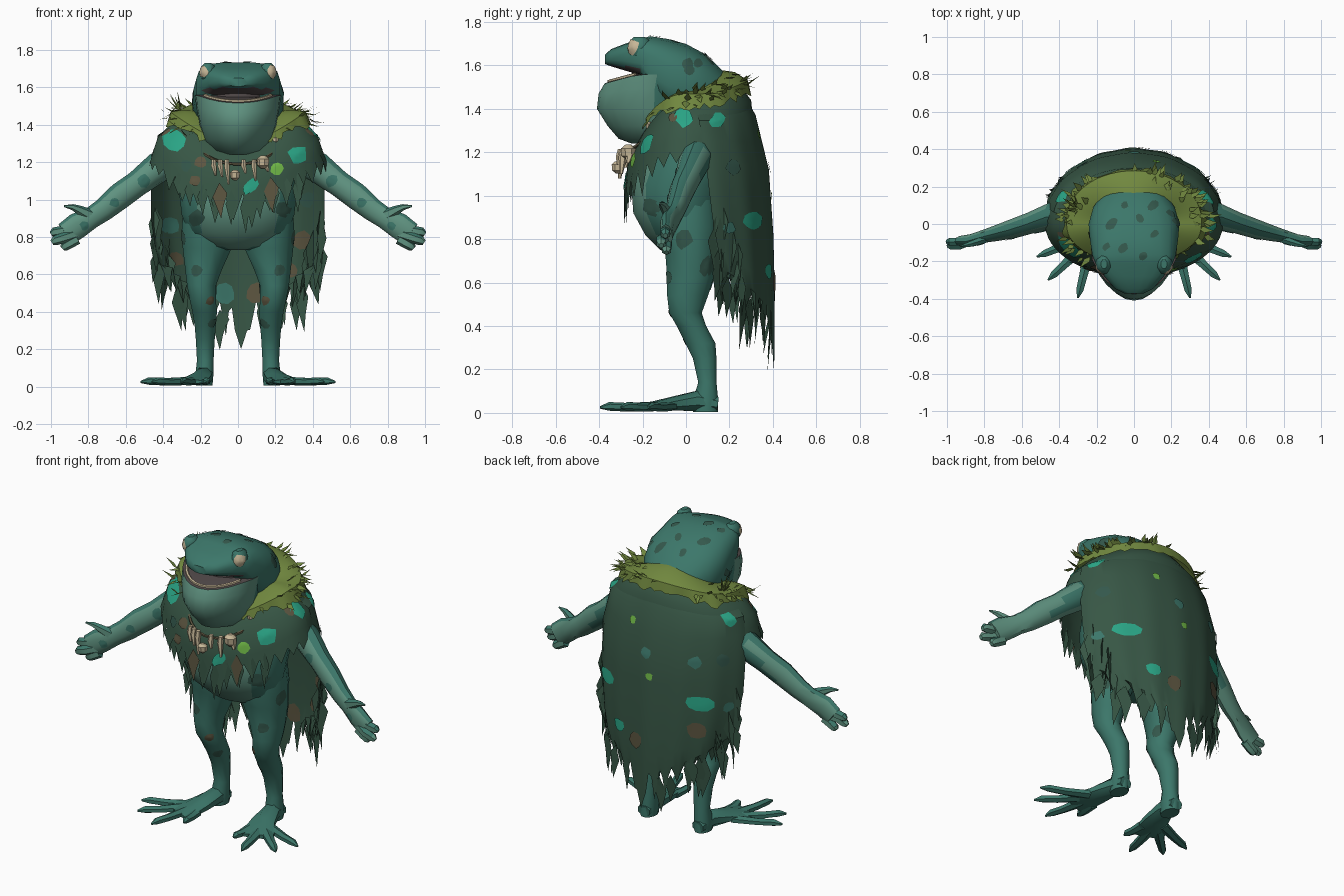
import bpy, bmesh, math, random
from mathutils import Vector
from mathutils.bvhtree import BVHTree

if "Cube" in bpy.data.objects:
    bpy.data.objects.remove(bpy.data.objects["Cube"])

random.seed(7)
R = random.uniform


def colour(name, hexa):
    m = bpy.data.materials.new(name)
    c = [int(hexa[i:i + 2], 16) / 255 for i in (0, 2, 4)]
    m.diffuse_color = [((v + .055) / 1.055) ** 2.4 for v in c] + [1]
    m.use_nodes = True
    m.node_tree.nodes["Principled BSDF"].inputs["Base Color"].default_value = m.diffuse_color
    return m


NAMES = ["skin", "pale", "dark", "cloak", "moss", "bone", "teal", "lime", "brown", "mouth"]
MATS = [colour(n, h) for n, h in zip(NAMES, (
    "3c776a", "5f9280", "34584c", "375645", "71883f", "c8b898", "2aa586", "72bb48", "5c5540", "504848"))]
SKIN, PALE, DARK, CLOAK, MOSS, BONE, TEAL, LIME, BROWN, MOUTH = range(10)


def make(name, verts, faces, mat, rule=None):
    """Mesh object; rule(centre, normal) may give another colour per face."""
    me = bpy.data.meshes.new(name)
    me.from_pydata([tuple(v) for v in verts], [], faces)
    bm = bmesh.new()
    bm.from_mesh(me)
    bmesh.ops.recalc_face_normals(bm, faces=bm.faces)
    bm.to_mesh(me)
    bm.free()
    used = []
    for p in me.polygons:
        k = rule(p.center, p.normal) if rule else mat
        if k not in used:
            used.append(k)
            me.materials.append(MATS[k])
        p.material_index = used.index(k)
    ob = bpy.data.objects.new(name, me)
    bpy.context.collection.objects.link(ob)
    return ob


def loft(name, rings, mat, rule=None, closed=True):
    n = len(rings[0])
    verts = [v for r in rings for v in r]
    faces = [(i * n + j, i * n + (j + 1) % n, (i + 1) * n + (j + 1) % n, (i + 1) * n + j)
             for i in range(len(rings) - 1) for j in range(n if closed else n - 1)]
    if closed:
        faces += [tuple(range(n)), tuple(range(len(verts) - n, len(verts)))]
    return make(name, verts, faces, mat, rule)


def angles(n):
    return [2 * math.pi * (j + .5) / n for j in range(n)]


def stack(name, rows, n, mat, rule=None, lift=lambda y, z: 0, point=0):
    """Horizontal sections: z, half width, front y, back y, centre x; point narrows the front."""
    rings = []
    for z, rx, f, b, cx in rows:
        ring = [(cx + rx * math.cos(a) * (1 - point * max(0, -math.sin(a))),
                 (f + b) / 2 + (b - f) / 2 * math.sin(a)) for a in angles(n)]
        rings.append([(x, y, z + lift(y, z)) for x, y in ring])
    return loft(name, rings, mat, rule)


def tube(name, pts, n, mat, rule=None):
    """Sections along a path: x, y, z, sideways radius, upright radius."""
    rings = []
    for i, p in enumerate(pts):
        t = Vector(pts[min(i + 1, len(pts) - 1)][:3]) - Vector(pts[max(i - 1, 0)][:3])
        s = t.cross(Vector((0, 0, 1)))
        s = s.normalized() if s.length > 1e-4 else Vector((1, 0, 0))
        u = s.cross(t).normalized()
        rings.append([Vector(p[:3]) + s * p[3] * math.cos(a) + u * p[4] * math.sin(a) for a in angles(n)])
    return loft(name, rings, mat, rule)


def lerp_rows(rows, t):
    i = max(0, min(int(t), len(rows) - 2))
    return [a + (b - a) * (t - i) for a, b in zip(rows[i], rows[i + 1])]


# Torso with a pale belly
body = stack("body", [(1.45, .18, -.08, .16, 0), (1.35, .25, -.12, .22, 0), (1.2, .33, -.2, .25, 0),
                      (1.05, .32, -.255, .22, 0), (.92, .305, -.245, .18, 0), (.82, .27, -.19, .16, 0),
                      (.75, .18, -.12, .13, 0), (.73, .08, -.07, .07, 0)], 20, SKIN,
             lambda c, n: PALE if abs(c.x) < .2 and c.y < -.08 else SKIN)

# Head: sections along y (y, half width, bottom, top, boxiness)
HEAD = [(-.372, .05, 1.605, 1.65, .8), (-.345, .105, 1.595, 1.675, .75), (-.28, .16, 1.575, 1.7, .65),
        (-.21, .208, 1.555, 1.722, .55), (-.165, .225, 1.46, 1.735, .58), (-.08, .238, 1.38, 1.722, .7),
        (0, .245, 1.35, 1.7, .75), (.09, .22, 1.34, 1.652, .8), (.165, .165, 1.36, 1.58, .9), (.25, .08, 1.42, 1.49, 1)]


def sup(v, e):
    return math.copysign(abs(v) ** e, v)


head = loft("head", [[(w * sup(math.cos(a), e), y, (b + t) / 2 + (t - b) / 2 * sup(math.sin(a), e))
                      for a in angles(20)] for y, w, b, t, e in HEAD], SKIN,
            lambda c, n: MOUTH if n.z < -.6 and c.y < -.2 and c.z < 1.6 else SKIN)


# Throat pouch and lower jaw; its rim rises toward the mouth corners
def rim(y, z):
    return max(0, z - 1.42) * .45 * min(1, max(0, (y + .38) / .16))


jaw = stack("jaw", [(1.24, .08, -.25, 0, 0), (1.262, .14, -.31, .04, 0), (1.32, .182, -.36, .05, 0),
                    (1.40, .207, -.41, .05, 0), (1.47, .225, -.402, .05, 0), (1.515, .232, -.375, .05, 0),
                    (1.517, .2, -.345, .04, 0)], 22, PALE,
            lambda c, n: MOUTH if n.z > .8 and c.z > 1.5 else SKIN if c.y > -.15 else PALE, rim, .2)
stack("mouth_inside", [(1.5, .16, -.26, 0, 0), (1.6, .15, -.25, 0, 0)], 12, MOUTH)
gum = [(.205 * math.sin(a) * (1 - .18 * math.cos(a)), -.165 - .19 * math.cos(a))
       for a in [-1.2 + .24 * k for k in range(11)]]
tube("lower_gum", [(x, y, 1.52 + rim(y, 1.515), .009, .008) for x, y in gum], 5, BONE)

# Cape over the shoulders: front, side and back profiles (radius, z)
FRONT = [(.13, 1.32), (.22, 1.25), (.27, 1.14), (.285, .98)]
SIDE = [(.2, 1.46), (.33, 1.44), (.43, 1.33), (.475, 1.2)]
BACK = [(.12, 1.57), (.24, 1.52), (.3, 1.44), (.32, 1.25)]


def cape_at(a, t, up=0):
    s, e = lerp_rows(SIDE, t), lerp_rows(BACK if math.sin(a) > 0 else FRONT, t)
    q = math.sin(a) ** 2
    return Vector(((s[0] + up) * math.cos(a), (e[0] + up) * math.sin(a), s[1] * (1 - q) + e[1] * q + up))


N = 60
rings = [[cape_at(a, t) for a in angles(N)] for t in (0, .5, 1, 1.5, 2, 2.5, 3)]
for j, v in enumerate(rings[-1]):
    front = max(0, -math.sin(angles(N)[j]))
    v.z += .05 * front if j % 2 else -R(.01, .04) - front * R(0, .13)
cape = loft("shoulder_cape", [r + [r[0]] for r in rings], CLOAK, None, False)

# Long ragged cloak down the back: side and back profiles
CS = [(.3, 1.43), (.43, 1.345), (.47, 1.16), (.478, .92), (.462, .76), (.43, .62)]
CB = [(.255, 1.49), (.32, 1.37), (.38, 1.12), (.4, .82), (.406, .55), (.403, .36)]


def cloak_at(f, t):
    edge = math.radians(2 + 4 * t)
    a = edge + (math.pi - 2 * edge) * f
    s, e, q = lerp_rows(CS, t), lerp_rows(CB, t), math.sin(a) ** 2
    fold = 1 + .01 * t / 5 * math.sin(f * 40)
    return Vector((s[0] * fold * math.cos(a), .03 + (e[0] * fold - .03) * math.sin(a), s[1] * (1 - q) + e[1] * q))


rings = [[cloak_at(j / 56, t / 2) for j in range(57)] for t in range(11)]
for j, v in enumerate(rings[-1]):
    v.z += (-R(.02, .1), R(-.02, .03), R(.05, .09), R(0, .04))[j % 4]
    if abs(j - 27) < 3:
        v.z = .2 + .05 * abs(j - 27)
    v.x *= .9
cloak = loft("back_cloak", rings, CLOAK, None, False)


# Pointed strips: frayed cloth and grass
def blades(name, items, mat):
    verts, faces = [], []
    for p, d, w, side in items:
        k, side = len(verts), side.normalized() * w
        verts += [p, p + d * .3 + side, p + d * .65 + side * .4, p + d, p + d * .4 - side]
        faces.append((k, k + 1, k + 2, k + 3, k + 4))
    return make(name, verts, faces, mat)


fray = []
for k in range(40):
    f = R(0, .14) if k % 3 else R(.14, .5)
    p = cloak_at(f if k % 2 else 1 - f, R(2.8, 4.7) if f < .14 else R(4.3, 4.8))
    fray.append((p, Vector((R(-.03, .03), R(-.03, .01), -R(.16, .28))), R(.025, .045),
                 Vector((1, -p.x * 1.5 if abs(p.x) < .35 else R(-2, 2), 0))))
blades("cloak_fringe", fray, CLOAK)
blades("chest_fringe", [(cape_at(-a, 2.6, .004), Vector((0, -.005, -R(.12, .23))), .03, Vector((1, 0, 0)))
                        for a in [.8 + .17 * k for k in range(10)]], CLOAK)
blades("brown_scraps", [(Vector((x, y, z)), Vector((.01, -.01, -.19)), .04, Vector((1, 0, 0)))
                        for x, y, z in ((.175, -.262, 1.12), (-.1, -.283, 1.09))], BROWN)

# Moss collar, open under the chin, with grass tufts
M = 64
span = [math.radians(-64 + 308 * j / M) for j in range(M + 1)]
rings = [[cape_at(a, t * (1 + .25 * max(0, math.sin(a))) * min(1, .65 + 2.2 * min(j, M - j) / M)
                  + (R(-.2, .15) if t == 1.4 else 0), .012 + .018 * (0 < t < 1.3))
          for j, a in enumerate(span)] for t in (0, .5, 1, 1.4)]
loft("moss_collar", rings, MOSS, None, False)
tufts = []
for k in range(80):
    a = R(span[3], span[-4]) if k < 40 else random.choice((.35, math.pi - .35, 1.0)) + R(-.4, .4)
    p = cape_at(a, R(.5, 1.4), .02)
    out = Vector((math.cos(a), math.sin(a), R(-.6, .9))).normalized()
    tufts.append((p, out * R(.05, .095), R(.01, .02), Vector((-math.sin(a), math.cos(a), R(-.3, .3)))))
blades("moss_tufts", tufts, MOSS)
blades("grass_sprigs", [(Vector((-.3, .08, 1.46)), Vector((-R(0, .09), R(-.05, .1), R(.07, .12))), .008,
                         Vector((1, 1, 0))) for k in range(8)], MOSS)

# Necklace cord, teeth and beads
tube("necklace_cord", [(.22 * math.sin(a), -.1 - .185 * math.cos(a), 1.32 - .13 * math.cos(a), .008, .008)
                       for a in [-1.3 + .2 * k for k in range(14)]], 5, BROWN)
for k, (x, ln) in enumerate(((-.13, .07), (-.095, .08), (-.06, .12), (.03, .06), (.085, .1), (.15, .05))):
    y = -.295 + x * x * 2
    stack(f"tooth_{k}", [(1.215, .012, y - .02, y + .01, x), (1.18, .016, y - .03, y + .01, x),
                         (1.2 - ln, .006, y - .025, y - .01, x + .01)], 6, BONE)
for k, (x, y, z, r) in enumerate(((.135, -.265, 1.2, .035), (-.015, -.315, 1.13, .028), (.2, -.165, 1.32, .02))):
    stack(f"bead_{k}", [(z + r * h, r * w, y - r * w, y + r * w, x)
                        for h, w in ((-1, .3), (-.5, .9), (.5, 1), (1, .4))], 7, BONE)

limbs = []
for s, side in ((1, "left"), (-1, "right")):
    # Brow bump carrying the eye
    limbs.append(stack(side + "_brow", [(1.68 + .055 * math.sin(h), .047 * math.cos(h), -.225 - .045 * math.cos(h),
                                         -.205 + .05 * math.cos(h), s * .16) for h in (-1.2, -.7, 0, .7, 1.2)],
                       8, SKIN))
    # Leg and foot
    limbs.append(stack(side + "_leg", [(z, w, f, b, s * x) for z, w, f, b, x in (
        (.98, .11, -.13, .14, .18), (.86, .14, -.14, .155, .165), (.74, .135, -.1, .145, .165),
        (.62, .1, -.09, .13, .185), (.54, .08, -.09, .105, .195), (.46, .072, -.08, .075, .188),
        (.4, .068, -.045, .095, .178), (.32, .058, -.005, .138, .175), (.25, .052, .03, .142, .175),
        (.14, .046, .055, .142, .175), (.06, .05, .03, .15, .18), (.005, .045, .03, .15, .18))], 12, SKIN))
    tube(side + "_foot", [(s * .18, .145, .04, .04, .035), (s * .185, .05, .055, .052, .05),
                          (s * .21, -.06, .042, .072, .034), (s * .245, -.15, .03, .095, .022),
                          (s * .265, -.2, .026, .095, .012)], 8, SKIN)
    for k, (bx, by, x, y) in enumerate(((.18, -.14, .165, -.28), (.24, -.15, .3, -.395),
                                        (.28, -.13, .46, -.3), (.26, -.07, .52, -.175))):
        tube(f"{side}_toe_{k}", [(s * bx, by, .03, .035, .022), (s * (bx + x) / 2, (by + y) / 2, .026, .026, .02),
                                 (s * (bx + 5 * x) / 6, (by + 5 * y) / 6, .03, .022, .02),
                                 (s * x, y, .025, .005, .006)], 6, SKIN)

    def arm_rule(c, n):
        return SKIN if n.z > .5 or (n.y > .75 and abs(c.x) < .6) else PALE

    # Arm, fingers and thumb
    limbs.append(tube(side + "_arm", [(s * x, y, z, a, b) for x, y, z, a, b in (
        (.3, .06, 1.24, .07, .08), (.43, .045, 1.17, .075, .082), (.54, .01, 1.085, .06, .07),
        (.63, -.02, 1.02, .055, .072), (.72, -.045, .945, .045, .062), (.78, -.06, .905, .038, .058),
        (.86, -.085, .86, .034, .07), (.92, -.09, .815, .028, .066))], 10, PALE, arm_rule))
    for k, (z0, x, y, z) in enumerate(((.85, 1.0, -.095, .815), (.82, .995, -.115, .77), (.79, .94, -.09, .738))):
        tube(f"{side}_finger_{k}", [(s * .86, -.085, z0, .024, .03), (s * (.45 * .86 + .55 * x), y, (z0 + z) / 2,
             .025, .028), (s * (.12 * .86 + .88 * x), y, z + .01, .024, .026), (s * x, y, z, .012, .014)],
             6, PALE, arm_rule)
    tube(side + "_thumb", [(s * .79, -.08, .915, .022, .035), (s * .85, -.1, .945, .02, .024),
                           (s * .885, -.11, .96, .015, .016), (s * .93, -.12, .965, .004, .005)], 6, SKIN, arm_rule)

# Painted patches: thin irregular plates projected on a part
trees, patches = {}, {}


def spot(ob, origin, aim, r, mat, lift=.004, stretch=1.0):
    tree = trees.setdefault(ob.name, BVHTree.FromPolygons([v.co for v in ob.data.vertices],
                                                          [p.vertices[:] for p in ob.data.polygons]))
    d = Vector(aim).normalized()
    u = d.orthogonal().normalized()
    w = d.cross(u)
    o, n, pts = Vector(origin) - d * 1.2, 9, []
    rad = [r * R(.8, 1.15) for _ in range(n)]
    for f in (0, .33, .67, 1):
        for j in range(n if f else 1):
            a = 2 * math.pi * j / n
            hit = tree.ray_cast(o + (u * math.cos(a) * stretch + w * math.sin(a)) * rad[j] * f, d)
            if hit[0] is None or (pts and (hit[0] - pts[0]).length > 3 * r * stretch):
                return
            pts.append(hit[0] - d * lift)
    verts, faces = patches.setdefault((ob.name, mat), ([], []))
    k = len(verts)
    verts += pts
    for j in range(n):
        m = (j + 1) % n
        faces.append((k, k + 1 + j, k + 1 + m))
        faces += [(k + 1 + i + j, k + 1 + i + n + j, k + 1 + i + n + m, k + 1 + i + m) for i in (0, n)]


F, B = (0, 1, 0), (0, -1, 0)
for s in (1, -1):
    spot(limbs[0 if s > 0 else 3], (s * .16, -.22, 1.68), (-s * .75, .75, -.1), .035, BONE, .006)
    for y, z, r, m in ((-.06, 1.36, .02, BROWN), (-.15, 1.33, .022, BROWN)) + (((-.01, 1.36, .045, TEAL),) if s > 0 else ()):
        spot(cape, (0, y, z), (-s, 0, 0), r, m, .007)
    for y, z, r, m in ((.145, 1.345, .036, TEAL), (.31, .88, .045, TEAL), (.375, .52, .03, TEAL),
                       (.22, 1.13, .035, DARK), (.2, .85, .03, SKIN)):
        spot(cloak, (0, y, z), (-s, 0, 0), r, m, .007)
for x, z, r, m in ((.37, 1.0, .04, DARK), (.35, .78, .055, BROWN), (.1, .5, .055, BROWN), (-.07, .5, .055, SKIN),
                   (-.36, .86, .05, SKIN), (.28, .62, .04, BROWN), (-.33, .68, .04, BROWN)):
    spot(cloak, (x, 0, z), F, r, m)
for x, z, r, m in ((-.34, 1.32, .062, TEAL), (.32, 1.24, .05, TEAL), (.21, 1.165, .038, LIME),
                   (.065, 1.07, .033, TEAL), (.025, .985, .02, TEAL), (-.23, 1.1, .03, BROWN),
                   (-.2, 1.2, .035, BROWN), (.27, 1.09, .03, DARK), (-.28, 1.18, .03, DARK)):
    spot(cape, (x, 0, z), F, r, m, .007, 1.5 if z == 1.07 else 1)
for x, z, r, m in ((.18, .65, .042, TEAL), (.05, .6, .045, BROWN), (-.3, .72, .05, BROWN), (.12, 1.28, .024, LIME),
                   (-.03, 1.0, .022, LIME), (0, 1.13, .032, SKIN), (-.28, 1.12, .035, SKIN)):
    spot(cloak, (x, 0, z), B, r, m, .006)
for x, y in ((-.06, -.13), (.05, -.17), (.11, -.05), (-.12, 0), (.03, .03), (-.05, .1), (.1, .1), (-.15, -.12)):
    spot(head, (x, y, 1.6), (0, 0, -1), R(.018, .026), DARK, .005, R(.8, 1.7))
for k in range(8):
    spot(head, (0, R(-.08, .1), R(1.5, 1.64)), (random.choice((1, -1)), 0, 0), R(.018, .026), DARK)
for x, z, r, m in ((.2, .78, .065, BROWN), (.24, .95, .045, DARK), (-.22, .9, .045, DARK)):
    spot(body, (x, 0, z), F, r, m)
for i, s in ((1, 1), (4, -1)):
    for z, a, r, m in ((.8, 20, .04, DARK), (.68, -40, .045, DARK), (.62, 70, .03, DARK), (.46, 110, .025, BROWN),
                       (.52, 200, .03, DARK), (.3, 0, .025, BROWN), (.34, 150, .025, DARK), (.6, 250, .035, DARK)):
        a = math.radians(a)
        spot(limbs[i], (s * .18, .03, z), (-s * math.cos(a), math.sin(a), 0), r, m, .004, 1.2)
    for x, z, r, m in ((.5, 1.1, .035, SKIN), (.66, .985, .028, SKIN), (.82, .86, .025, SKIN)):
        spot(limbs[2 if s > 0 else 5], (s * x, 0, z), F, r, m)
for (part, mat), (v, f) in patches.items():
    make(f"{part}_{NAMES[mat]}_spots", v, f, mat)

# Smooth surfaces with crisp folds
bpy.ops.object.select_all(action='SELECT')
bpy.context.view_layer.objects.active = body
bpy.ops.object.shade_smooth_by_angle(angle=math.radians(38))
